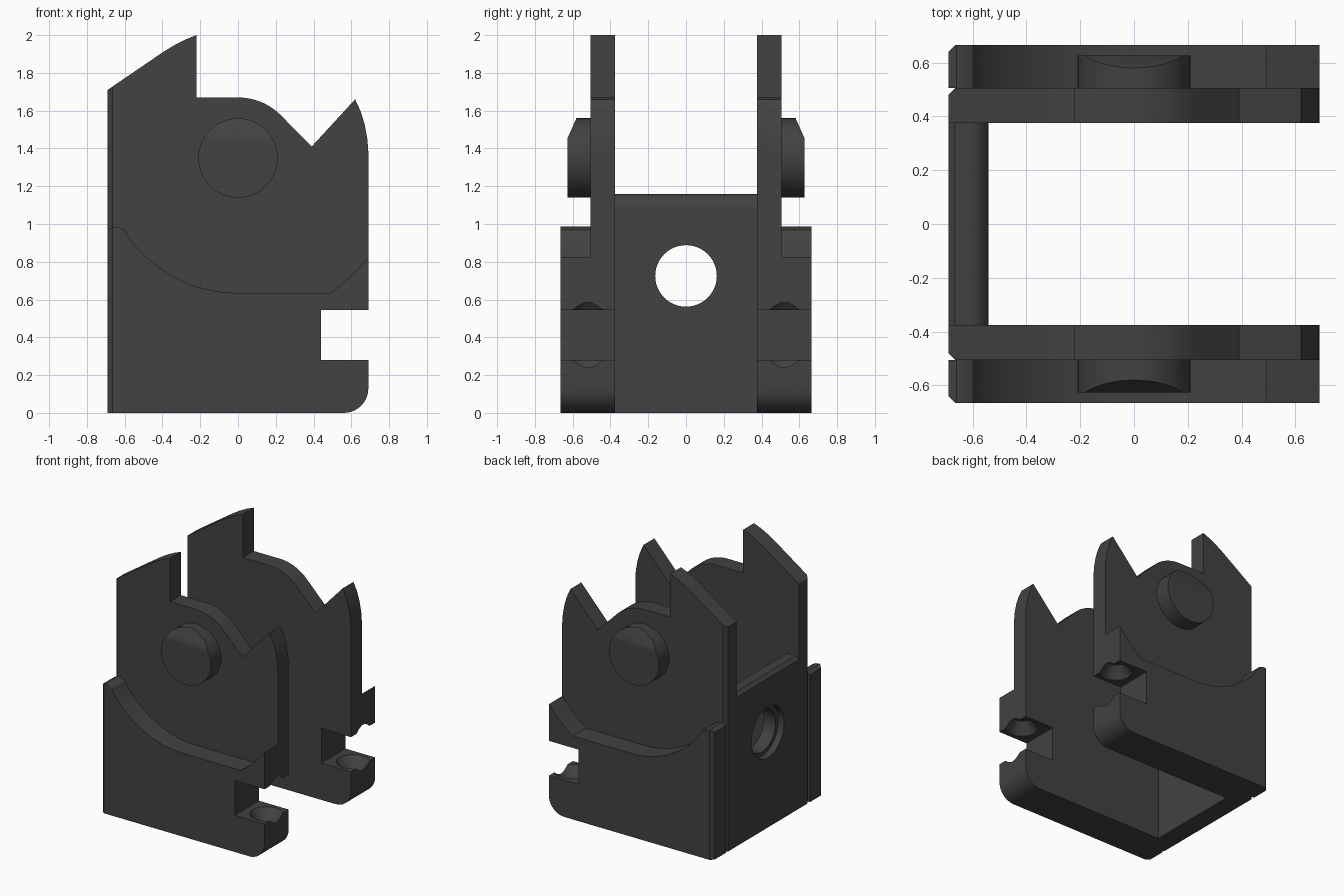
import bpy, bmesh, math
from mathutils import Vector

if "Cube" in bpy.data.objects:
    bpy.data.objects.remove(bpy.data.objects["Cube"])

grey = bpy.data.materials.new("dark_grey")
grey.diffuse_color = (0.054, 0.054, 0.054, 1)
grey.use_nodes = True
grey.node_tree.nodes["Principled BSDF"].inputs["Base Color"].default_value = grey.diffuse_color


def arc(cx, cz, r, a0, a1, n=16):
    """Points on a circle arc, angles in degrees."""
    return [(cx + r * math.cos(math.radians(a0 + (a1 - a0) * i / n)),
             cz + r * math.sin(math.radians(a0 + (a1 - a0) * i / n))) for i in range(n + 1)]


def prism(name, profile, y0, y1, cut=None, mirror=True):
    """Extrude an x-z profile along y, optionally trimmed by a plane (point, normal)."""
    bm = bmesh.new()
    face = bm.faces.new([bm.verts.new((x, y0, z)) for x, z in profile])
    ext = bmesh.ops.extrude_face_region(bm, geom=[face])
    bmesh.ops.translate(bm, vec=(0, y1 - y0, 0),
                        verts=[v for v in ext["geom"] if isinstance(v, bmesh.types.BMVert)])
    if cut:
        bmesh.ops.bisect_plane(bm, geom=bm.verts[:] + bm.edges[:] + bm.faces[:],
                               plane_co=Vector(cut[0]), plane_no=Vector(cut[1]), clear_outer=True)
        bmesh.ops.holes_fill(bm, edges=[e for e in bm.edges if e.is_boundary], sides=0)
    bmesh.ops.recalc_face_normals(bm, faces=bm.faces[:])
    mesh = bpy.data.meshes.new(name)
    bm.to_mesh(mesh)
    bm.free()
    mesh.materials.append(grey)
    ob = bpy.data.objects.new(name, mesh)
    bpy.context.collection.objects.link(ob)
    bpy.ops.object.select_all(action='DESELECT')
    bpy.context.view_layer.objects.active = ob
    ob.select_set(True)
    bpy.ops.object.shade_smooth_by_angle(angle=math.radians(25))
    if mirror:
        m = ob.modifiers.new("mirror", 'MIRROR')
        m.use_axis = (False, True, False)
    return ob


def cutter(target, name, loc, r1, r2, depth, rot=(0, 0, 0)):
    """Subtract a cone or cylinder from the target."""
    bpy.ops.mesh.primitive_cone_add(vertices=48, radius1=r1, radius2=r2, depth=depth,
                                    location=loc, rotation=rot)
    c = bpy.context.object
    c.name = name
    c.hide_render = True
    c.hide_set(True)
    b = target.modifiers.new(name, 'BOOLEAN')
    b.operation = 'DIFFERENCE'
    b.solver = 'EXACT'
    b.object = c
    target.modifiers.move(len(target.modifiers) - 1, 0)


# Lower right outline shared by both plate layers: rounded foot and slot
foot = [(-0.69, 0)] + arc(0.56, 0.13, 0.13, -90, 0, 10) + [
    (0.69, 0.28), (0.44, 0.28), (0.44, 0.545), (0.69, 0.545)]

# Tall inner side plates
plate = foot + [(0.69, 1.38), (0.685, 1.45), (0.67, 1.53), (0.65, 1.595), (0.62, 1.66), (0.39, 1.41)]
plate += arc(0, 1.35, 0.32, 45, 90, 12)
plate += [(-0.22, 1.67), (-0.22, 2.0), (-0.28, 1.976), (-0.34, 1.945), (-0.40, 1.908), (-0.69, 1.71)]
inner = prism("side_plate", plate, 0.375, 0.505, ((-0.665, 0.505, 0), (-1, 1, 0)))

# Thick lower cheeks with a curved upper edge
cheek = foot + [(0.69, 0.825), (0.64, 0.768), (0.58, 0.708), (0.53, 0.665), (0.49, 0.635)]
cheek += arc(0, 1.35, 0.715, 270, 216, 24)
cheek += [(-0.60, 0.967), (-0.63, 0.982), (-0.66, 0.986), (-0.69, 0.97)]
outer = prism("lower_cheek", cheek, 0.505, 0.665, ((-0.665, 0.665, 0), (-1, 1, 0)))

# Conical dimples above and below the slot
for ob in (inner, outer):
    cutter(ob, "upper_dimple_cutter", (0.605, 0.52, 0.585), 0.12, 0.05, 0.09)
    cutter(ob, "lower_dimple_cutter", (0.605, 0.52, 0.24), 0.05, 0.12, 0.09)

# Pivot pins with a sloped upper face
prism("pivot_pin", arc(0, 1.35, 0.21, 0, 352.5, 47), 0.505, 0.627,
      ((0, 0.58, 1.56), (0, 0.105, 0.047)))

# Back wall with softened top and a stepped round hole
wall_profile = [(-0.69, 0), (-0.54, 0)] + arc(-0.62, 1.08, 0.08, 0, 90, 10) + [(-0.665, 1.16), (-0.69, 1.135)]
wall = prism("back_wall", wall_profile, -0.375, 0.375, mirror=False)
turn = (0, math.pi / 2, 0)
cutter(wall, "hole_cutter", (-0.615, 0, 0.725), 0.163, 0.163, 0.4, turn)
cutter(wall, "counterbore_cutter", (-0.69, 0, 0.725), 0.195, 0.195, 0.1, turn)
